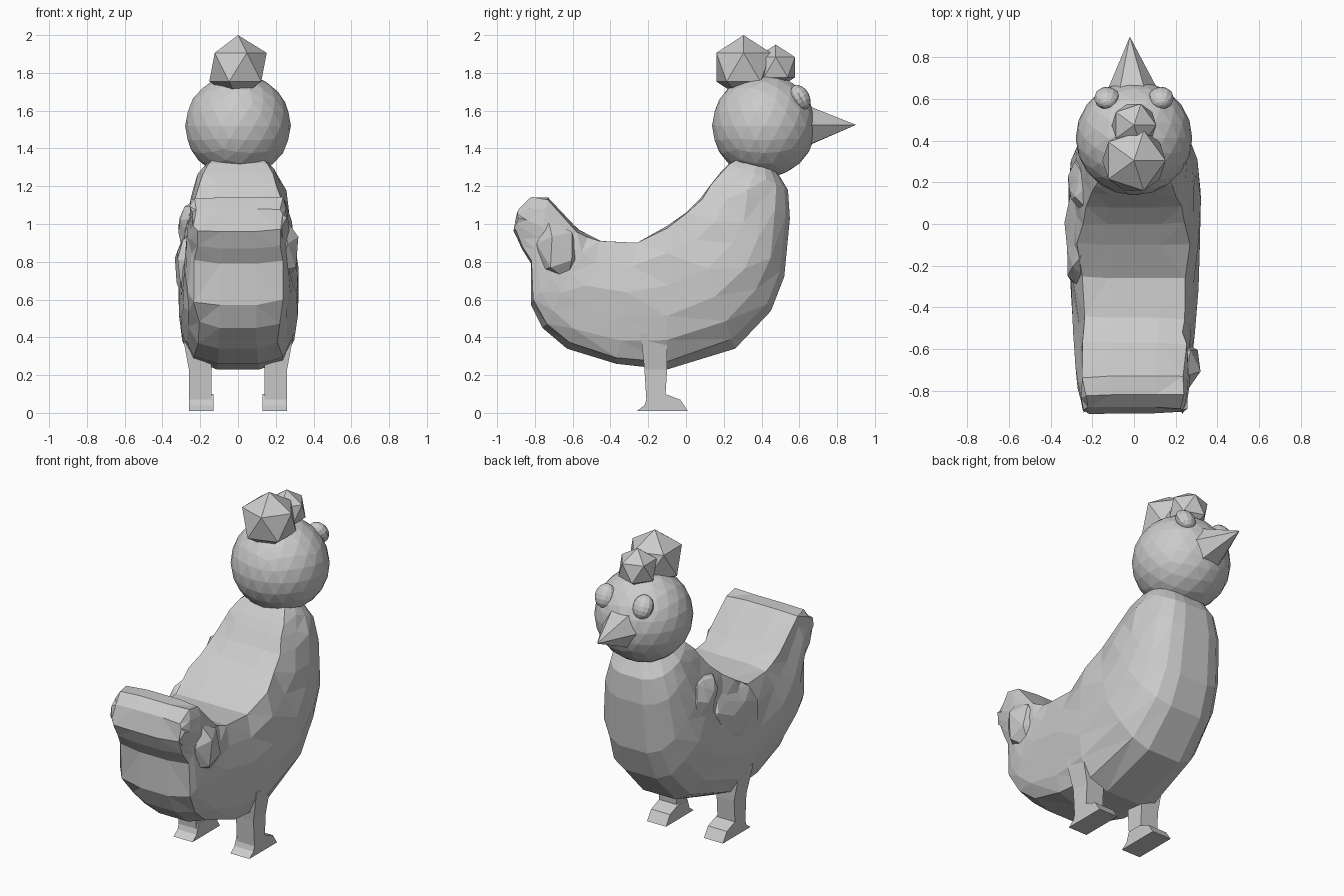
import bpy, bmesh, math, random
from mathutils import Vector, Matrix

random.seed(4)
cube = bpy.data.objects.get("Cube")
if cube:
    bpy.data.objects.remove(cube)

grey = bpy.data.materials.new("plain grey")
grey.use_nodes = True
grey.diffuse_color = (0.6, 0.6, 0.6, 1)
grey.node_tree.nodes["Principled BSDF"].inputs["Base Color"].default_value = (0.6, 0.6, 0.6, 1)


def finish(name, bm):
    bmesh.ops.recalc_face_normals(bm, faces=bm.faces)
    mesh = bpy.data.meshes.new(name)
    bm.to_mesh(mesh)
    bm.free()
    mesh.materials.append(grey)
    obj = bpy.data.objects.new(name, mesh)
    bpy.context.collection.objects.link(obj)
    return obj


def jitter(verts, amount):
    for v in verts:
        v.co += Vector([random.uniform(-amount, amount) for _ in range(3)])


def loft(bm, rings):
    loops = [[bm.verts.new(p) for p in ring] for ring in rings]
    for a, b in zip(loops, loops[1:]):
        for i in range(len(a)):
            j = (i + 1) % len(a)
            bm.faces.new((a[i], a[j], b[j], b[i]))
    bm.faces.new(loops[0])
    bm.faces.new(loops[-1])


def ball(name, centre, size, detail, rough=0.0, turn=0.0):
    bm = bmesh.new()
    bmesh.ops.create_icosphere(bm, subdivisions=detail, radius=1)
    bm.transform(Matrix.Translation(centre) @ Matrix.Rotation(turn, 4, "X")
                 @ Matrix.Diagonal((*size, 1)))
    jitter(bm.verts, rough)
    return finish(name, bm)


# Body: stations from tail to neck as (top y, top z, bottom y, bottom z, half width)
stations = [
    (-.88, 1.08, -.91, .96, .25), (-.82, 1.14, -.87, .87, .255),
    (-.73, 1.14, -.82, .79, .265), (-.57, .97, -.82, .57, .275),
    (-.51, .94, -.76, .45, .28),
    (-.45, .91, -.63, .34, .285), (-.26, .90, -.37, .26, .305),
    (-.10, .99, -.10, .23, .32), (.0, 1.06, .26, .34, .32),
    (.08, 1.14, .45, .54, .305), (.14, 1.22, .52, .72, .28),
    (.18, 1.27, .55, 1.03, .25), (.23, 1.32, .54, 1.18, .21),
    (.30, 1.36, .48, 1.28, .155)]
# Half section as (share of width, share of the way down)
section = [(.4, 0), (.8, .01), (.93, .2), (1, .42), (.98, .62),
           (.9, .8), (.72, .94), (.35, 1)]
outline = section + [(-w, d) for w, d in reversed(section)]


def station_ring(ty, tz, by, bz, half):
    # the tail is boxy and the chest is round
    square = .55 if ty < -.55 else .15 if ty < -.05 else -.3
    ring = []
    for w, d in outline:
        if abs(w) > .7:
            w += (math.copysign(1, w) - w) * square
        ring.append((w * half, ty + (by - ty) * d, tz + (bz - tz) * d))
    return ring


bm = bmesh.new()
loft(bm, [station_ring(*s) for s in stations])
jitter([v for v in bm.verts if abs(v.co.x) > .2], .009)
bmesh.ops.triangulate(bm, faces=bm.faces, quad_method="SHORT_EDGE")
finish("body", bm)

# Crumpled wing on one side, and the tail puff on the other
ball("wing_front", (-.24, .2, .96), (.07, .13, .17), 2, .015, .3)
ball("wing_back", (-.255, -.08, .78), (.07, .26, .19), 2, .015, .4)
ball("tail_puff", (.25, -.68, .86), (.075, .12, .17), 1, .01, .3)

# Legs and feet
for side, name in ((1, "left"), (-1, "right")):
    bm = bmesh.new()
    loft(bm, [[(side * x, y, z) for x, y in
               ((inner, back), (outer, back), (outer, front), (inner, front))]
              for inner, outer, back, front, z in
              ((.15, .295, -.24, -.1, .42), (.14, .26, -.22, -.1, .23),
               (.14, .26, -.21, -.11, .07))])
    finish(name + "_leg", bm)
    bm = bmesh.new()
    profile = ((-.26, .01), (-.22, .04), (-.2, .1), (-.11, .1), (-.03, .07), (.01, .01))
    loft(bm, [[(side * x, y, z) for y, z in profile] for x in (.13, .26)])
    finish(name + "_foot", bm)

# Head and comb
ball("head", (0, .413, 1.52), (.28, .275, .275), 3)
ball("comb_back", (0, .305, 1.83), (.17, .17, .17), 1)
ball("comb_front", (0, .475, 1.83), (.12, .12, .12), 1)

# Eyes, flattened against the head
for side, name in ((1, "left"), (-1, "right")):
    bm = bmesh.new()
    bmesh.ops.create_uvsphere(bm, u_segments=12, v_segments=8, radius=.065)
    bm.transform(Matrix.Translation((side * .13, .605, 1.67))
                 @ Matrix.Rotation(.5, 4, "X") @ Matrix.Diagonal((.95, .75, 1.08, 1)))
    finish(name + "_eye", bm)

# Beak
bm = bmesh.new()
rim = [bm.verts.new((.128 * math.sin(a) - .005, .63, 1.52 + .128 * math.cos(a)))
       for a in (math.tau * i / 6 + .5 for i in range(6))]
tip = bm.verts.new((-.02, .9, 1.525))
for i in range(6):
    bm.faces.new((rim[i], rim[(i + 1) % 6], tip))
bm.faces.new(rim)
finish("beak", bm)
